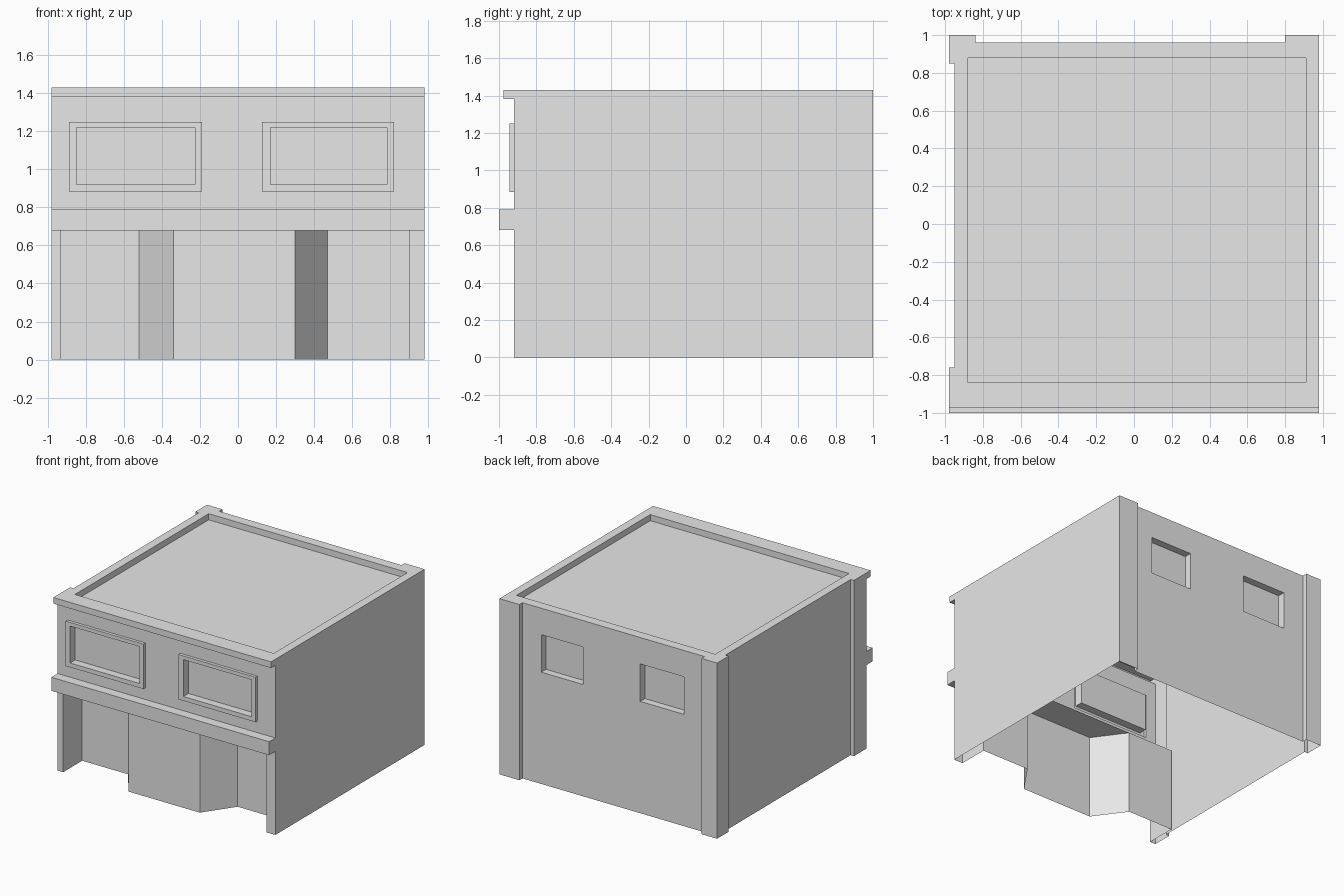
import bpy
import bmesh

cube = bpy.data.objects.get("Cube")
if cube:
    bpy.data.objects.remove(cube, do_unlink=True)

# One plain material for the whole building
grey = bpy.data.materials.new("light_grey")
grey.use_nodes = True
grey.diffuse_color = (0.8, 0.8, 0.8, 1)
grey.node_tree.nodes["Principled BSDF"].inputs["Base Color"].default_value = (0.8, 0.8, 0.8, 1)

GROUND, LEDGE_LOW, LEDGE_TOP, CORNICE_LOW, TOP = 0, 0.68, 0.79, 1.38, 1.43
FRONT, RECESS, BACK = -0.92, -0.675, 0.96
SIDE = 0.98


def finish(name, bm):
    """Weld, clean up and link one part."""
    bmesh.ops.remove_doubles(bm, verts=bm.verts, dist=0.0001)
    bmesh.ops.dissolve_limit(bm, angle_limit=0.01, verts=bm.verts, edges=bm.edges)
    mesh = bpy.data.meshes.new(name)
    bm.to_mesh(mesh)
    bm.free()
    mesh.materials.append(grey)
    obj = bpy.data.objects.new(name, mesh)
    bpy.context.collection.objects.link(obj)
    return obj


def face(bm, points):
    return bm.faces.new([bm.verts.new(p) for p in points])


# Plane mappings: across, up, depth -> world
def on_front(u, v, d):
    return (u, d, v)


def on_back(u, v, d):
    return (-u, d, v)


def on_roof(u, v, d):
    return (u, v, d)


def ribbon(name, path, low, high):
    """Vertical wall along a plan path."""
    bm = bmesh.new()
    for (ax, ay), (bx, by) in zip(path, path[1:]):
        face(bm, [(ax, ay, low), (bx, by, low), (bx, by, high), (ax, ay, high)])
    return finish(name, bm)


def punched_wall(name, place, bounds, depth, holes):
    """Flat wall with rectangular openings (u0, v0, u1, v1)."""
    bm = bmesh.new()
    rects = holes + [bounds]
    us = sorted({r[i] for r in rects for i in (0, 2)})
    vs = sorted({r[i] for r in rects for i in (1, 3)})
    for u0, u1 in zip(us, us[1:]):
        for v0, v1 in zip(vs, vs[1:]):
            cu, cv = (u0 + u1) / 2, (v0 + v1) / 2
            if any(h[0] < cu < h[2] and h[1] < cv < h[3] for h in holes):
                continue
            face(bm, [place(u, v, depth) for u, v in
                      ((u0, v0), (u1, v0), (u1, v1), (u0, v1))])
    return finish(name, bm)


def stepped_panel(name, place, steps):
    """Nested rectangles at given depths, the last one filled."""
    bm = bmesh.new()
    loops = [[place(u, v, d) for u, v in ((a, b), (c, b), (c, e), (a, e))]
             for (a, b, c, e), d in steps]
    for outer, inner in zip(loops, loops[1:]):
        for i in range(4):
            j = (i + 1) % 4
            face(bm, [outer[i], outer[j], inner[j], inner[i]])
    face(bm, loops[-1])
    return finish(name, bm)


def moulding(name, profile):
    """Open-backed profile (y, z) run across the front, with closed ends."""
    bm = bmesh.new()
    for (ay, az), (by, bz) in zip(profile, profile[1:]):
        face(bm, [(-SIDE, ay, az), (-SIDE, by, bz), (SIDE, by, bz), (SIDE, ay, az)])
    face(bm, [(SIDE, y, z) for y, z in profile])
    face(bm, [(-SIDE, y, z) for y, z in reversed(profile)])
    bmesh.ops.recalc_face_normals(bm, faces=bm.faces)
    return finish(name, bm)


# Side walls with the rear and side pilasters
left_plan = [(SIDE, FRONT), (SIDE, 1), (0.80, 1), (0.80, BACK)]
right_plan = [(-0.84, BACK), (-0.84, 1), (-SIDE, 1), (-SIDE, 0.85),
              (-0.95, 0.85), (-0.95, -0.76), (-SIDE, -0.76), (-SIDE, FRONT)]
ribbon("left_wall", left_plan, GROUND, TOP)
ribbon("right_wall", right_plan, GROUND, TOP)

# Back wall and its recessed windows
back_windows = [(-0.63, 0.91, -0.255, 1.215), (0.26, 0.91, 0.655, 1.215)]
punched_wall("back_wall", on_back, (-0.80, GROUND, 0.84, TOP), BACK, back_windows)
for side, rect in zip(("left", "right"), back_windows):
    stepped_panel("back_window_" + side, on_back, [(rect, BACK), (rect, 0.90)])

# Ground floor front: end piers, recessed walls and the angled bay
ribbon("shop_front", [(-SIDE, FRONT), (-0.93, FRONT), (-0.93, RECESS), (-0.52, RECESS),
                      (-0.34, FRONT), (0.30, FRONT), (0.47, RECESS), (0.90, RECESS),
                      (0.90, FRONT), (SIDE, FRONT)], GROUND, LEDGE_LOW)
bm = bmesh.new()
face(bm, [(-0.93, FRONT, LEDGE_LOW), (-0.93, RECESS, LEDGE_LOW),
          (0.90, RECESS, LEDGE_LOW), (0.90, FRONT, LEDGE_LOW)])
finish("shop_front_soffit", bm)

# Upper front wall and its framed windows
frames = [(-0.89, 0.885, -0.19, 1.25), (0.125, 0.885, 0.82, 1.25)]
panes = [(-0.85, 0.92, -0.225, 1.22), (0.17, 0.92, 0.785, 1.22)]
punched_wall("upper_front_wall", on_front,
             (-SIDE, LEDGE_TOP, SIDE, CORNICE_LOW), FRONT, frames)
for side, frame, pane in zip(("right", "left"), frames, panes):
    stepped_panel("front_window_" + side, on_front,
                  [(frame, FRONT), (frame, -0.945), (pane, -0.945), (pane, -0.88)])

# Ledge above the shop front and cornice at the top
moulding("ledge", [(FRONT, LEDGE_LOW), (-1, LEDGE_LOW), (-1, LEDGE_TOP), (FRONT, LEDGE_TOP)])
moulding("cornice", [(FRONT, CORNICE_LOW), (-0.975, CORNICE_LOW),
                     (-0.975, TOP), (FRONT, TOP)])

# Flat parapet top following the wall outline around the sunken roof
roof = (-0.88, -0.84, 0.91, 0.88)
outline = left_plan + right_plan
hole = [(roof[0], roof[1]), (roof[2], roof[1]), (roof[2], roof[3]), (roof[0], roof[3])]
bm = bmesh.new()
for loop in (outline, hole):
    verts = [bm.verts.new((x, y, TOP)) for x, y in loop]
    for i, v in enumerate(verts):
        bm.edges.new((v, verts[i - 1]))
bmesh.ops.triangle_fill(bm, edges=bm.edges[:], use_beauty=True, normal=(0, 0, 1))
for f in bm.faces:
    f.normal_update()
    if f.normal.z < 0:
        f.normal_flip()
finish("parapet_top", bm)
stepped_panel("roof", on_roof, [(roof, TOP), (roof, CORNICE_LOW)])
